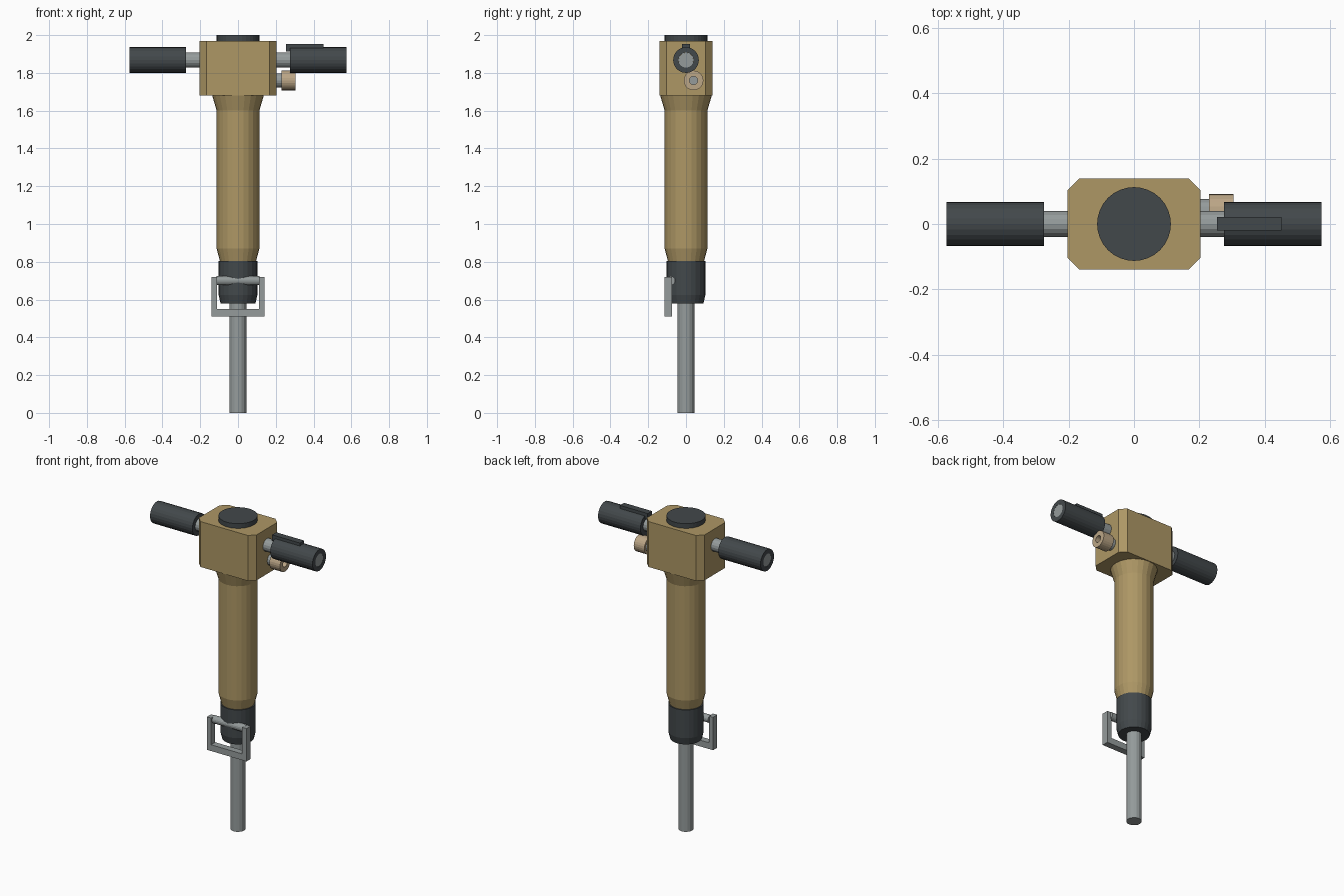
import bpy, bmesh, math
from mathutils import Matrix, Vector

if "Cube" in bpy.data.objects:
    bpy.data.objects.remove(bpy.data.objects["Cube"])


def material(name, rgb):
    m = bpy.data.materials.new(name)
    m.diffuse_color = (*rgb, 1)
    m.use_nodes = True
    m.node_tree.nodes["Principled BSDF"].inputs["Base Color"].default_value = m.diffuse_color
    return m


TAN = material("tan_paint", (0.42, 0.31, 0.13))
DARK = material("dark_rubber", (0.055, 0.065, 0.07))
STEEL = material("steel", (0.30, 0.33, 0.33))
BRASS = material("pale_brass", (0.50, 0.38, 0.24))


def finish(name, bm, mat):
    bmesh.ops.recalc_face_normals(bm, faces=bm.faces)
    mesh = bpy.data.meshes.new(name)
    bm.to_mesh(mesh)
    bm.free()
    mesh.materials.append(mat)
    obj = bpy.data.objects.new(name, mesh)
    bpy.context.collection.objects.link(obj)
    return obj


def lathe(name, profile, mat, sides=24, axis='Z', at=(0, 0, 0), closed=False):
    """Revolve (radius, height) points; closed joins last ring to first, else ends are capped."""
    bm = bmesh.new()
    rings = [[bm.verts.new((r * math.cos(a), r * math.sin(a), z))
              for a in (2 * math.pi * i / sides for i in range(sides))]
             for r, z in profile]
    pairs = list(zip(rings, rings[1:]))
    if closed:
        pairs.append((rings[-1], rings[0]))
    else:
        bm.faces.new(rings[0])
        bm.faces.new(rings[-1])
    for lo, hi in pairs:
        for i in range(sides):
            j = (i + 1) % sides
            bm.faces.new((lo[i], lo[j], hi[j], hi[i]))
    if axis == 'X':
        bm.transform(Matrix.Rotation(math.pi / 2, 4, 'Y'))
    bm.transform(Matrix.Translation(Vector(at)))
    return finish(name, bm, mat)


def prism(name, outline, low, high, mat, plane='XY'):
    """Extrude an outline in the XY or XZ plane between two depths."""
    bm = bmesh.new()
    put = (lambda a, b, d: (a, b, d)) if plane == 'XY' else (lambda a, b, d: (a, d, b))
    face = bm.faces.new([bm.verts.new(put(a, b, low)) for a, b in outline])
    moved = bmesh.ops.extrude_face_region(bm, geom=[face])['geom']
    bmesh.ops.translate(bm, vec=put(0, 0, high - low),
                        verts=[v for v in moved if isinstance(v, bmesh.types.BMVert)])
    return finish(name, bm, mat)


# Main cylinder with tapered foot and flared neck
lathe("body_barrel", [(0.095, 0.80), (0.113, 0.87), (0.113, 1.60), (0.138, 1.685)], TAN)

# Head block with chamfered vertical corners, and top cap
X, Y, C = 0.204, 0.14, 0.037
prism("head_block", [(X, -Y + C), (X, Y - C), (X - C, Y), (-X + C, Y),
                     (-X, Y - C), (-X, -Y + C), (-X + C, -Y), (X - C, -Y)],
      1.68, 1.97, TAN)
lathe("top_cap", [(0.113, 1.96), (0.113, 2.0)], DARK, 32)

# Chuck and tool shank
lathe("chuck", [(0.092, 0.58), (0.103, 0.625), (0.103, 0.805)], DARK)
lathe("tool_shank", [(0.045, 0.0), (0.045, 0.60)], STEEL, 16)

# Retainer: U-shaped frame with a pivot pin sunk in the chuck
prism("retainer_frame", [(-0.14, 0.51), (0.14, 0.51), (0.14, 0.72), (0.11, 0.72),
                         (0.11, 0.55), (-0.11, 0.55), (-0.11, 0.72), (-0.14, 0.72)],
      -0.115, -0.073, STEEL, 'XZ')
lathe("retainer_pin", [(0.024, -0.115), (0.024, 0.115)], STEEL, 16, 'X', (0, -0.081, 0.70))

# Handle bars and hollow rubber grips on both sides
HZ = 1.868
for label, s in (("left", -1), ("right", 1)):
    lathe(label + "_handle_bar", [(0.04, s * 0.19), (0.04, s * 0.573)],
          STEEL, 16, 'X', (0, 0, HZ))
    lathe(label + "_grip", [(0.04, s * 0.275), (0.068, s * 0.275),
                            (0.068, s * 0.574), (0.04, s * 0.574)],
          DARK, 24, 'X', (0, 0, HZ), closed=True)

# Throttle lever on top of the right grip
prism("throttle_lever", [(0.255, -0.02), (0.452, -0.02), (0.452, 0.022), (0.255, 0.022)],
      1.913, 1.952, DARK)

# Air inlet: steel stub and bored brass coupling
INLET = (0, 0.04, 1.76)
lathe("inlet_stub", [(0.037, 0.19), (0.037, 0.26)], STEEL, 16, 'X', INLET)
lathe("inlet_coupling", [(0.022, 0.23), (0.052, 0.23), (0.052, 0.305), (0.022, 0.305)],
      BRASS, 24, 'X', INLET, closed=True)
